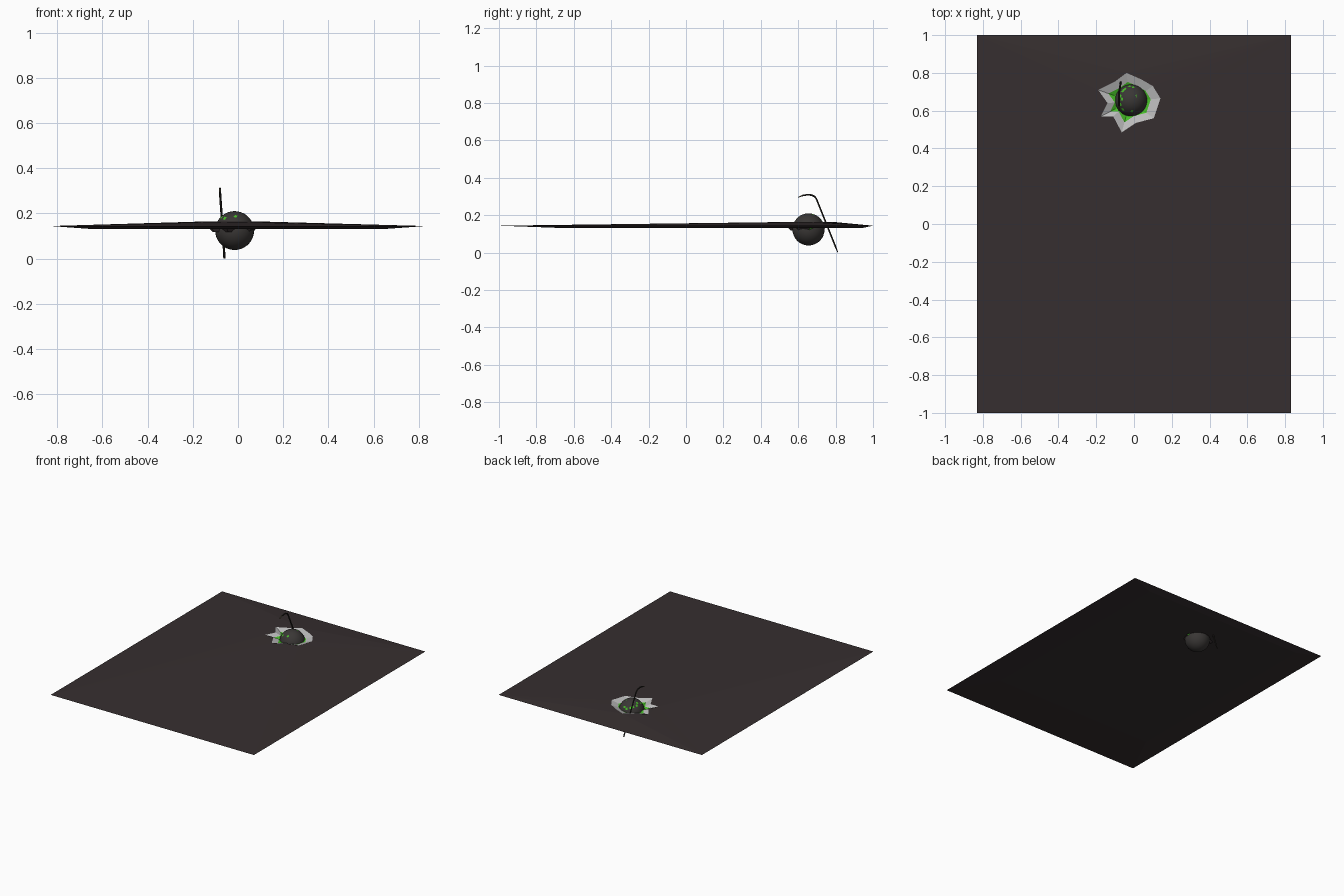
import bpy, bmesh, math
from mathutils import Vector, Matrix

if "Cube" in bpy.data.objects:
    bpy.data.objects.remove(bpy.data.objects["Cube"])


def material(name, rgb):
    m = bpy.data.materials.new(name)
    m.diffuse_color = (*rgb, 1)
    m.use_nodes = True
    m.node_tree.nodes["Principled BSDF"].inputs["Base Color"].default_value = m.diffuse_color
    return m


SOIL = material("dark soil", (0.037, 0.028, 0.029))
STONE = material("grey rubble", (0.50, 0.50, 0.50))
SLIME = material("bright green", (0.06, 0.50, 0.02))
IRON = material("dark iron", (0.042, 0.038, 0.036))
BAR = material("black metal", (0.020, 0.017, 0.014))
TIP = material("worn tip", (0.10, 0.09, 0.05))


def finish(bm, name, mats, recalc=True):
    if recalc:
        bmesh.ops.recalc_face_normals(bm, faces=bm.faces)
    me = bpy.data.meshes.new(name)
    bm.to_mesh(me)
    bm.free()
    for m in mats:
        me.materials.append(m)
    ob = bpy.data.objects.new(name, me)
    bpy.context.collection.objects.link(ob)
    return ob


def loop(bm, pts):
    vs = [bm.verts.new(p) for p in pts]
    es = [bm.edges.new((vs[i], vs[(i + 1) % len(vs)])) for i in range(len(vs))]
    return vs, es


def bridge(bm, a, b, mat=0):
    n = len(a)
    for i in range(n):
        j = (i + 1) % n
        bm.faces.new((a[i], a[j], b[j], b[i])).material_index = mat


# Jagged crater outline, counter-clockwise from the right
CX, CY = -0.02, 0.65
RIM = [(0.14, 0.665), (0.10, 0.73), (0.04, 0.765), (-0.04, 0.80), (-0.10, 0.755),
       (-0.19, 0.71), (-0.14, 0.64), (-0.175, 0.57), (-0.11, 0.57), (-0.065, 0.485),
       (0.01, 0.535), (0.105, 0.56)]


def ring(scale, z):
    return [(CX + (x - CX) * scale, CY + (y - CY) * scale, z) for x, y in RIM]


# Ground: upper surface rising to the crater rim, with a shallow tray below
bm = bmesh.new()
edge, edge_e = loop(bm, [(-0.83, -1, 0.144), (0.83, -1, 0.144), (0.83, 1, 0.144), (-0.83, 1, 0.144)])
rim, rim_e = loop(bm, ring(1.0, 0.163))
bmesh.ops.triangle_fill(bm, edges=edge_e + rim_e, use_beauty=True, normal=(0, 0, 1))
base, _ = loop(bm, [(-0.65, -0.65, 0.131), (0.65, -0.65, 0.131), (0.65, 0.94, 0.131), (-0.65, 0.94, 0.131)])
bridge(bm, edge, base)
bm.faces.new(base)
finish(bm, "ground", [SOIL])

# Crater: grey broken lip sloping to a green bed
bm = bmesh.new()
a, _ = loop(bm, ring(1.0, 0.163))
b, _ = loop(bm, ring(0.68, 0.147))
c, _ = loop(bm, ring(0.50, 0.137))
bridge(bm, a, b, 0)
bridge(bm, b, c, 1)
f = bm.faces.new(c)
f.material_index = 1
finish(bm, "crater", [STONE, SLIME])

# Crater underside bulging just below the ground
bm = bmesh.new()
a, _ = loop(bm, ring(0.62, 0.131))
b, _ = loop(bm, ring(0.54, 0.117))
bridge(bm, a, b)
bm.faces.new(b)
for f in bm.faces:
    p = f.calc_center_median()
    if p.x > 0.05 and p.y > 0.65:
        f.material_index = 1
finish(bm, "crater_underside", [SOIL, SLIME])

# Ball with small green openings on the faces nearest to each spot
R = 0.086
bm = bmesh.new()
bmesh.ops.create_uvsphere(bm, u_segments=32, v_segments=18, radius=R)
bmesh.ops.rotate(bm, verts=bm.verts, matrix=Matrix.Rotation(0.35, 3, 'Y'))
SPOTS = [(0.025, 0.02), (-0.01, 0.07), (0.01, 0.073), (-0.045, 0.01), (-0.058, 0.02),
         (-0.05, -0.045), (-0.06, -0.03), (0.0, -0.055), (-0.045, 0.05), (-0.03, 0.06)]
for x, y in SPOTS:
    p = Vector((x, y, math.sqrt(R * R - x * x - y * y)))
    near = min(bm.faces, key=lambda f: (f.calc_center_median() - p).length)
    near.material_index = 1
for f in bm.faces:
    f.smooth = True
ball = finish(bm, "ball", [IRON, SLIME])
ball.location = (-0.015, 0.655, 0.124)

# Crowbar: six-sided tube along a hooked path, flattened at both ends
PATH = [(-0.060, 0.812, 0.000, 0.3), (-0.0615, 0.800, 0.030, 1), (-0.079, 0.698, 0.285, 1),
        (-0.080, 0.688, 0.299, 1), (-0.080, 0.672, 0.307, 1), (-0.080, 0.650, 0.309, 1),
        (-0.080, 0.625, 0.305, 0.9), (-0.080, 0.600, 0.295, 0.4)]
bm = bmesh.new()
pts = [Vector(p[:3]) for p in PATH]
prev = None
for i, p in enumerate(pts):
    t = (pts[min(i + 1, len(pts) - 1)] - pts[max(i - 1, 0)]).normalized()
    side = Vector((1, 0, 0))
    side = (side - t * side.dot(t)).normalized()
    up = t.cross(side)
    r, flat = 0.005, PATH[i][3]
    vs = [bm.verts.new(p + side * r * math.cos(k * math.pi / 3) + up * r * flat * math.sin(k * math.pi / 3))
          for k in range(6)]
    if prev:
        bridge(bm, prev, vs, 1 if i == len(pts) - 1 else 0)
    else:
        bm.faces.new(vs)
    prev = vs
bm.faces.new(prev).material_index = 1
bar = finish(bm, "crowbar", [BAR, TIP])
low = min(v.co.z for v in bar.data.vertices)
bar.location.z = -low
